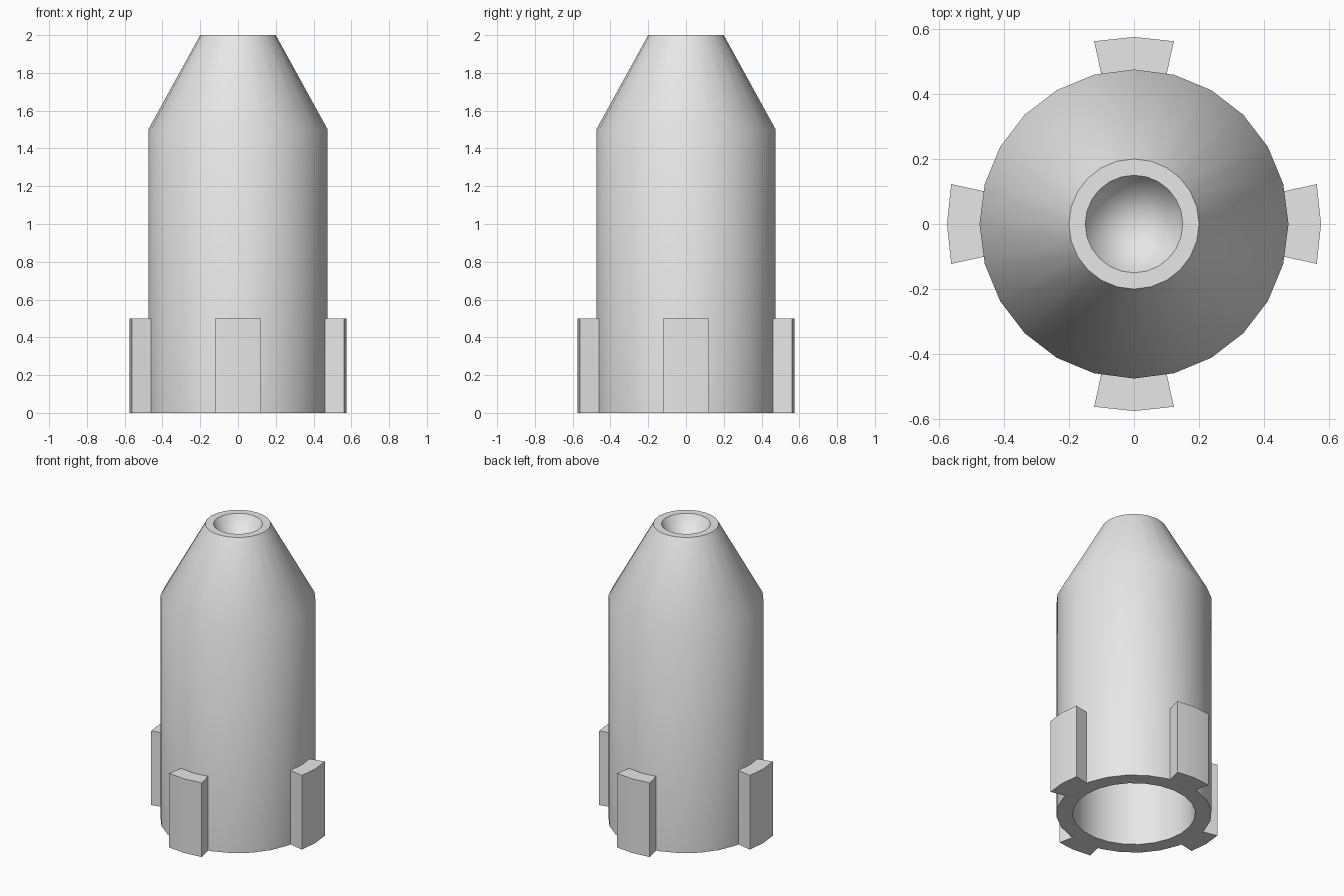
import bpy, bmesh, math

cube = bpy.data.objects.get("Cube")
if cube:
    bpy.data.objects.remove(cube, do_unlink=True)

SIDES = 24
grey = bpy.data.materials.new("light_grey")
grey.use_nodes = True
grey.diffuse_color = (0.8, 0.8, 0.8, 1)
grey.node_tree.nodes["Principled BSDF"].inputs["Base Color"].default_value = grey.diffuse_color


def polar(r, degrees, z):
    a = math.radians(degrees)
    return (r * math.cos(a), r * math.sin(a), z)


def finish(bm, name, smooth):
    bmesh.ops.remove_doubles(bm, verts=bm.verts, dist=1e-5)
    bmesh.ops.recalc_face_normals(bm, faces=bm.faces)
    mesh = bpy.data.meshes.new(name)
    bm.to_mesh(mesh)
    bm.free()
    mesh.materials.append(grey)
    obj = bpy.data.objects.new(name, mesh)
    bpy.context.collection.objects.link(obj)
    if smooth:
        bpy.ops.object.select_all(action='DESELECT')
        obj.select_set(True)
        bpy.context.view_layer.objects.active = obj
        bpy.ops.object.shade_smooth_by_angle(angle=math.radians(30))
    return obj


# Hollow body: cavity, base rim, wall, shoulder, top rim and conical recess
profile = [(0, 1.7), (0.375, 1.5), (0.375, 0), (0.475, 0),
           (0.475, 1.5), (0.2, 2), (0.15, 2), (0, 1.75)]
bm = bmesh.new()
points = [bm.verts.new((r, 0, z)) for r, z in profile]
edges = [bm.edges.new(pair) for pair in zip(points, points[1:])]
bmesh.ops.spin(bm, geom=points + edges, cent=(0, 0, 0), axis=(0, 0, 1),
               angle=math.tau, steps=SIDES, use_merge=True)
finish(bm, "body", True)

# Four lugs around the base, each a bent block with radial sides
HALF_ANGLE = 12.3
for name, heading in (("left_lug", 0), ("back_lug", 90),
                      ("right_lug", 180), ("front_lug", 270)):
    bm = bmesh.new()
    angles = [heading + k * HALF_ANGLE for k in (-1, 0, 1)]
    outline = [(0.575, a) for a in angles] + [(0.47, a) for a in reversed(angles)]
    base = bm.faces.new([bm.verts.new(polar(r, a, 0)) for r, a in outline])
    top = bmesh.ops.extrude_face_region(bm, geom=[base], use_keep_orig=True)
    bmesh.ops.translate(bm, vec=(0, 0, 0.5),
                        verts=[v for v in top["geom"] if isinstance(v, bmesh.types.BMVert)])
    finish(bm, name, True)
